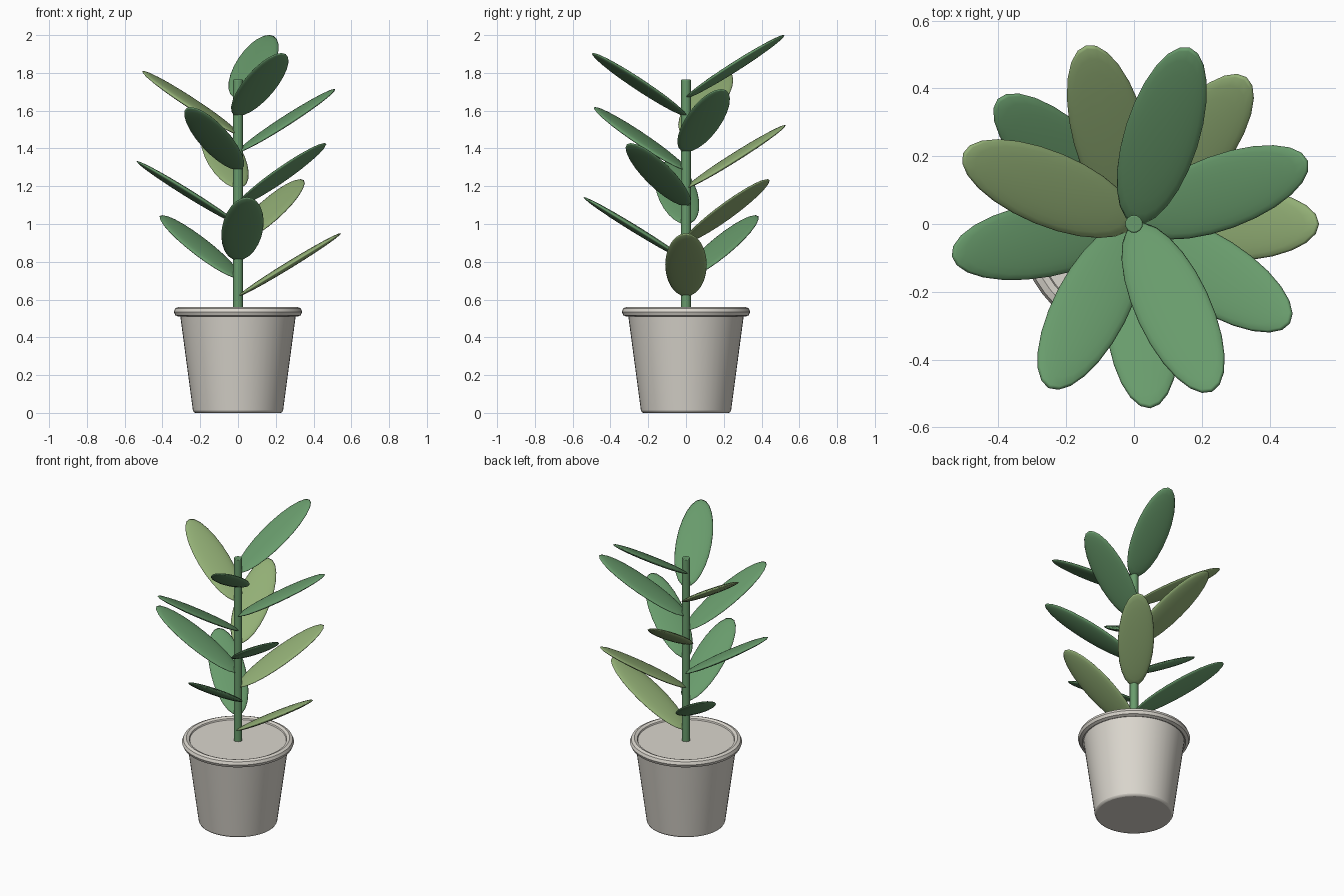
import bpy, math
from mathutils import Matrix, Vector

default = bpy.data.objects.get("Cube")
if default:
    bpy.data.objects.remove(default, do_unlink=True)


def material(name, rgb):
    m = bpy.data.materials.new(name)
    m.use_nodes = True
    color = (*rgb, 1.0)
    m.diffuse_color = color
    m.node_tree.nodes["Principled BSDF"].inputs["Base Color"].default_value = color
    return m


stone = material("warm_white_clay", (0.70, 0.67, 0.61))
green = material("leaf_green", (0.14, 0.33, 0.15))
light_green = material("young_leaf_green", (0.29, 0.43, 0.18))


def finish(name, mat):
    ob = bpy.context.object
    ob.name = name
    ob.data.materials.append(mat)
    bpy.ops.object.shade_smooth_by_angle(angle=math.radians(40))
    return ob


def add_bevel(ob, width, segments):
    mod = ob.modifiers.new("soft_edges", "BEVEL")
    mod.width = width
    mod.segments = segments
    mod.limit_method = "ANGLE"


# Tapered pot, closed at the top
POT_TOP = 0.545
bpy.ops.mesh.primitive_cone_add(vertices=48, radius1=0.237, radius2=0.31,
                                depth=POT_TOP, location=(0, 0, POT_TOP / 2))
add_bevel(finish("pot", stone), 0.012, 2)

# Rounded rim
bpy.ops.mesh.primitive_torus_add(major_segments=48, minor_segments=8, major_radius=0.314,
                                 minor_radius=0.026, location=(0, 0, 0.535))
finish("pot_rim", stone)
bpy.ops.object.shade_smooth()

# Straight stem
STEM_BOTTOM, STEM_TOP = 0.5, 1.765
bpy.ops.mesh.primitive_cylinder_add(vertices=16, radius=0.026, depth=STEM_TOP - STEM_BOTTOM,
                                    location=(0, 0, (STEM_TOP + STEM_BOTTOM) / 2))
add_bevel(finish("stem", green), 0.004, 2)

# Flat oval leaves climbing the stem in a golden-angle spiral
LEAVES, HALF_LENGTH, HALF_WIDTH, HALF_THICK = 12, 0.32, 0.11, 0.019
TILT, TURN = 0.55, math.radians(137.5)
for i in range(LEAVES):
    base = Vector((0, 0, 0.617 + 0.0954 * i))
    bpy.ops.mesh.primitive_uv_sphere_add(segments=24, ring_count=12, radius=1)
    leaf = finish(f"leaf_{i + 1}", light_green if i % 3 == 0 else green)
    bpy.ops.object.shade_smooth()
    leaf.data.transform(Matrix.Translation((HALF_LENGTH, 0, 0))
                        @ Matrix.Diagonal((HALF_LENGTH, HALF_WIDTH, HALF_THICK, 1)))
    leaf.matrix_world = (Matrix.Translation(base) @ Matrix.Rotation(TURN * i, 4, "Z")
                         @ Matrix.Rotation(-TILT, 4, "Y"))
